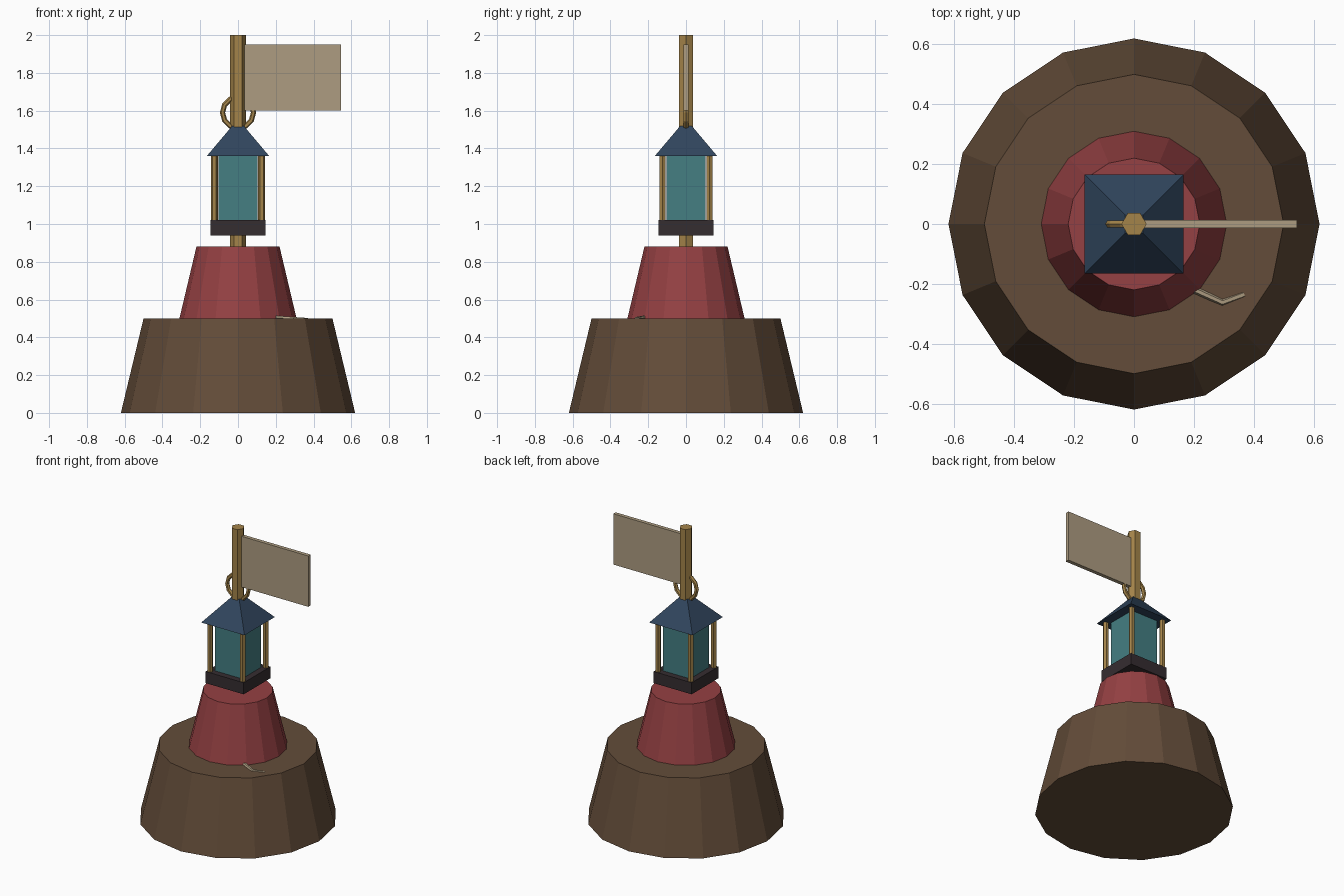
import bpy
from math import pi, sqrt

cube = bpy.data.objects.get("Cube")
if cube:
    bpy.data.objects.remove(cube, do_unlink=True)


def material(name, r, g, b):
    m = bpy.data.materials.new(name)
    m.use_nodes = True
    m.diffuse_color = (r, g, b, 1)
    m.node_tree.nodes["Principled BSDF"].inputs["Base Color"].default_value = (r, g, b, 1)
    return m


brown = material("dark_wood", 0.125, 0.073, 0.041)
red = material("faded_red", 0.30, 0.052, 0.056)
brass = material("brass", 0.37, 0.23, 0.068)
iron = material("dark_iron", 0.036, 0.026, 0.030)
glass = material("teal_glass", 0.058, 0.21, 0.225)
slate = material("slate_blue", 0.030, 0.060, 0.110)
cloth = material("pale_cloth", 0.42, 0.335, 0.22)


def finish(name, mat):
    ob = bpy.context.object
    ob.name = name
    ob.data.materials.append(mat)
    return ob


def frustum(name, mat, sides, r1, r2, z1, z2, x=0, y=0, turn=0):
    """Flat-sided tapered column with its first corner on the x axis."""
    bpy.ops.mesh.primitive_cone_add(vertices=sides, radius1=r1, radius2=r2, depth=z2 - z1,
                                    location=(x, y, (z1 + z2) / 2),
                                    rotation=(0, 0, pi / 2 + turn))
    return finish(name, mat)


def box(name, mat, low, high):
    bpy.ops.mesh.primitive_cube_add(size=1, location=[(a + b) / 2 for a, b in zip(low, high)])
    ob = finish(name, mat)
    ob.scale = [b - a for a, b in zip(low, high)]
    return ob


# Stepped base and mast
frustum("base", brown, 16, 0.62, 0.50, 0, 0.5)
frustum("pedestal", red, 16, 0.31, 0.22, 0.5, 0.88)
frustum("mast", brass, 6, 0.042, 0.042, 0.85, 2.0)

# Lantern
box("lantern_floor", iron, (-0.145, -0.145, 0.94), (0.145, 0.145, 1.02))
box("lantern_glass", glass, (-0.103, -0.103, 1.02), (0.103, 0.103, 1.36))
for x, side in ((-0.125, "right"), (0.125, "left")):
    for y, end in ((-0.125, "front"), (0.125, "back")):
        frustum(f"post_{end}_{side}", brass, 6, 0.0185, 0.0185, 1.01, 1.365, x, y)
frustum("lantern_roof", slate, 4, 0.165 * sqrt(2), 0.03 * sqrt(2), 1.36, 1.52, turn=pi / 4)

# Carrying ring around the mast
bpy.ops.mesh.primitive_torus_add(major_segments=12, minor_segments=6, major_radius=0.082,
                                 minor_radius=0.014, location=(0, 0, 1.59),
                                 rotation=(pi / 2, 0, 0))
finish("carrying_ring", brass)

# Flag
box("flag", cloth, (0.03, -0.013, 1.60), (0.545, 0.013, 1.95))

# Loose rope end lying on the base
curve = bpy.data.curves.new("rope", "CURVE")
curve.dimensions = "3D"
curve.bevel_depth = 0.012
curve.bevel_resolution = 1
curve.use_fill_caps = True
path = [(0.18, -0.21, 0.506), (0.295, -0.262, 0.497), (0.368, -0.235, 0.492)]
spline = curve.splines.new("POLY")
spline.points.add(len(path) - 1)
for point, co in zip(spline.points, path):
    point.co = (*co, 1)
rope = bpy.data.objects.new("rope", curve)
bpy.context.collection.objects.link(rope)
bpy.ops.object.select_all(action="DESELECT")
bpy.context.view_layer.objects.active = rope
rope.select_set(True)
bpy.ops.object.convert(target="MESH")
rope = finish("rope", cloth)
rope.data.shade_flat()
